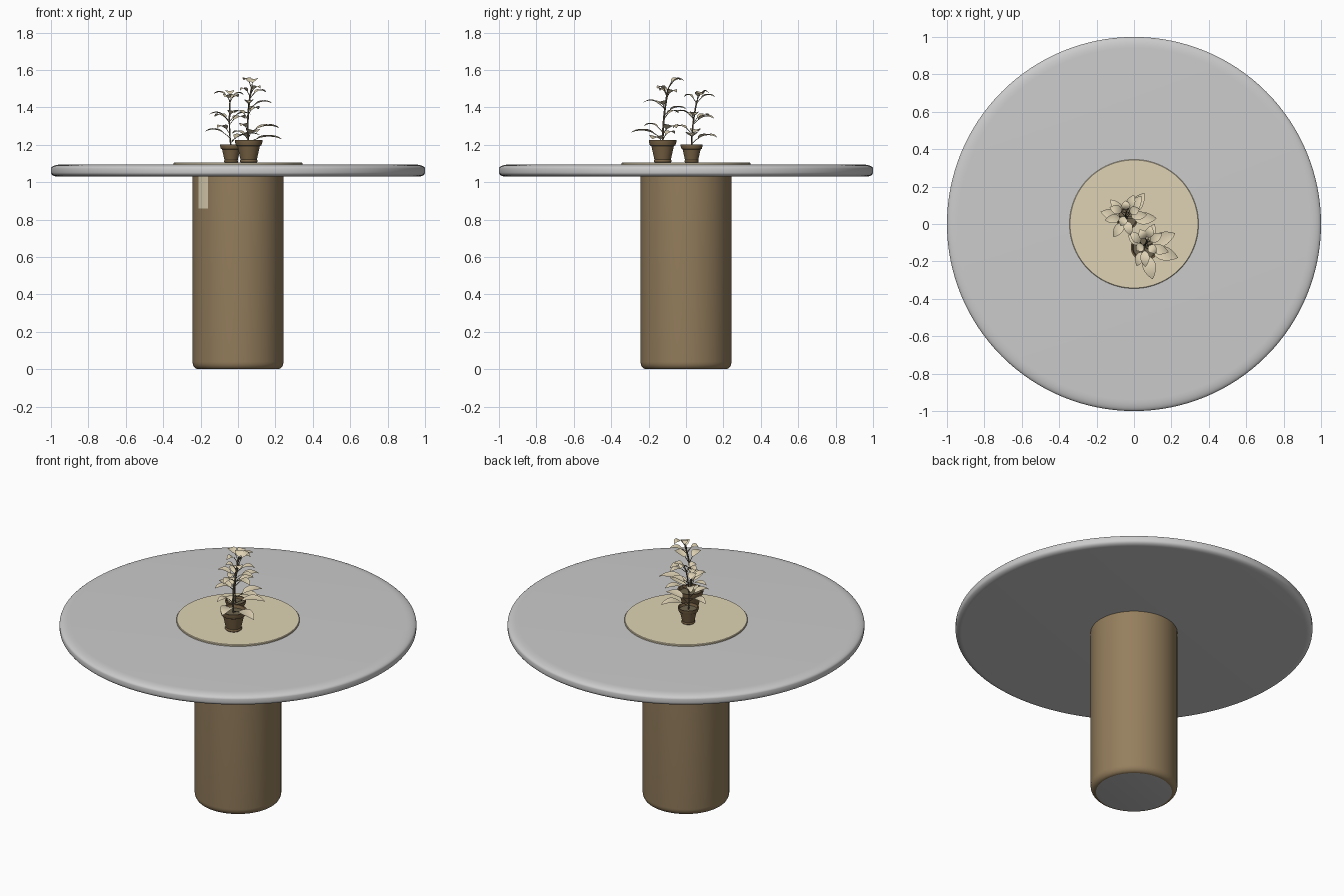
import bpy, bmesh, math
from mathutils import Vector

if "Cube" in bpy.data.objects:
    bpy.data.objects.remove(bpy.data.objects["Cube"])


def material(name, rgb):
    m = bpy.data.materials.new(name)
    m.diffuse_color = (*rgb, 1)
    m.use_nodes = True
    m.node_tree.nodes["Principled BSDF"].inputs["Base Color"].default_value = m.diffuse_color
    return m


BROWN = material("brown", (0.30, 0.21, 0.11))
POT = material("pot_brown", (0.19, 0.125, 0.06))
CREAM = material("cream", (0.74, 0.65, 0.46))
STEM = material("stem_brown", (0.16, 0.13, 0.08))


def finish(bm, name, mat=None, angle=40):
    me = bpy.data.meshes.new(name)
    bm.to_mesh(me)
    bm.free()
    ob = bpy.data.objects.new(name, me)
    bpy.context.collection.objects.link(ob)
    if mat:
        me.materials.append(mat)
    bpy.ops.object.select_all(action='DESELECT')
    ob.select_set(True)
    bpy.context.view_layer.objects.active = ob
    bpy.ops.object.shade_smooth_by_angle(angle=math.radians(angle))
    return ob


def lathe(name, profile, mat=None, centre=(0, 0, 0), scale=1, n=96):
    """Revolve (radius, z) points, closing both ends with a flat cap."""
    bm = bmesh.new()
    c = Vector(centre)
    rings = []
    for r, z in profile:
        rings.append([bm.verts.new(c + scale * Vector(
            (r * math.cos(2 * math.pi * i / n), r * math.sin(2 * math.pi * i / n), z)))
            for i in range(n)])
    for a, b in zip(rings, rings[1:]):
        for i in range(n):
            j = (i + 1) % n
            bm.faces.new((a[i], a[j], b[j], b[i]))
    bm.faces.new(rings[0][::-1])
    bm.faces.new(rings[-1])
    return finish(bm, name, mat)


def arc(cr, cz, rr, rz, a0, a1, steps=6):
    """Elliptical corner points for a lathe profile."""
    out = []
    for i in range(steps + 1):
        t = math.radians(a0 + (a1 - a0) * i / steps)
        out.append((cr + rr * math.cos(t), cz + rz * math.sin(t)))
    return out


# Pedestal with rounded foot and grey underside
pedestal = lathe("pedestal", arc(0.213, 0.04, 0.03, 0.04, -90, 0) + [(0.243, 1.035)], BROWN)
pedestal.data.materials.append(material("underside_grey", (0.5, 0.5, 0.5)))
for p in pedestal.data.polygons:
    if p.normal.z < -0.99 and p.center.z < 0.01:
        p.material_index = 1

# Table top with softened rim
lathe("table_top", arc(0.965, 1.052, 0.035, 0.022, -90, 0)
      + arc(0.94, 1.073, 0.06, 0.022, 0, 90), None, n=128)

# Round centre mat
lathe("centre_mat", [(0.345, 1.094), (0.345, 1.102), (0.342, 1.105)], CREAM)

# Small pale strip on the front of the pedestal
bm = bmesh.new()
cols = []
for i in range(7):
    x = -0.212 + 0.052 * i / 6
    y = -math.sqrt(0.2445 ** 2 - x * x)
    cols.append([bm.verts.new((x, y, z)) for z in (0.86, 1.03)])
for a, b in zip(cols, cols[1:]):
    bm.faces.new((a[0], b[0], b[1], a[1]))
finish(bm, "pedestal_strip", CREAM)


def bezier(a, b, c, t):
    return a * (1 - t) ** 2 + b * (2 * t * (1 - t)) + c * t * t


def tubes(name, paths, mat):
    """One mesh of thin round stems; each path is (points, radius)."""
    cu = bpy.data.curves.new(name, 'CURVE')
    cu.dimensions = '3D'
    cu.bevel_depth = 1.0
    cu.bevel_resolution = 1
    cu.use_fill_caps = True
    for pts, rad in paths:
        s = cu.splines.new('POLY')
        s.points.add(len(pts) - 1)
        for q, p in zip(s.points, pts):
            q.co = (*p, 1)
            q.radius = rad
    cu.materials.append(mat)
    ob = bpy.data.objects.new(name, cu)
    bpy.context.collection.objects.link(ob)
    bpy.ops.object.select_all(action='DESELECT')
    ob.select_set(True)
    bpy.context.view_layer.objects.active = ob
    bpy.ops.object.convert(target='MESH')
    bpy.ops.object.shade_smooth_by_angle(angle=math.radians(50))


def add_leaf(bm, a, b, c, steps=8):
    """Pointed, arched blade folded along its midrib."""
    length = (c - a).length
    half = max(0.024, 0.2 * length)
    out = Vector((c.x - a.x, c.y - a.y, 0)).normalized()
    side = Vector((-out.y, out.x, 0))
    rows = []
    for i in range(steps + 1):
        u = i / steps
        p = bezier(a, b, c, 0.25 + 0.75 * u)
        w = half * math.sin(math.pi * u ** 0.8) ** 0.8 if 0 < i < steps else 0.0008
        lift = Vector((0, 0, 0.25 * w))
        rows.append([bm.verts.new(p - side * w + lift), bm.verts.new(p),
                     bm.verts.new(p + side * w + lift)])
    for r, s in zip(rows, rows[1:]):
        for k in (0, 1):
            bm.faces.new((r[k], s[k], s[k + 1], r[k + 1]))


POT_PROFILE = [(0.043, 0), (0.047, 0.004), (0.047, 0.012), (0.044, 0.016), (0.06, 0.088),
               (0.068, 0.092), (0.074, 0.112), (0.074, 0.12), (0.066, 0.12), (0.06, 0.1)]


def plant(name, base, crown, scale, tips):
    base, crown = Vector(base), Vector(crown)
    lathe(name + "_pot", POT_PROFILE, POT, base, scale, 32)
    lathe(name + "_soil", [(0.061 * scale, 0.097 * scale), (0.061 * scale, 0.102 * scale)],
          STEM, base, 1, 32)
    # main stem leans gently towards the crown
    foot = base + Vector((0, 0, 0.09 * scale))
    bend = Vector((base.x - 0.015, base.y, (foot.z + crown.z) / 2))
    paths = [([bezier(foot, bend, crown, i / 10) for i in range(11)], 0.005 * scale)]
    bm = bmesh.new()
    for tip in tips:
        c = Vector(tip)
        t = (c.z - 0.035 - foot.z) / (crown.z - foot.z)
        a = bezier(foot, bend, crown, min(1, max(0.05, t)))
        b = a.lerp(c, 0.5)
        b.z = max(a.z, c.z) + 0.035
        paths.append(([bezier(a, b, c, 0.07 * i) for i in range(5)], 0.0022 * scale))
        add_leaf(bm, a, b, c)
    finish(bm, name + "_leaves", CREAM, 30)
    tubes(name + "_stems", paths, STEM)


# Larger plant at the front, smaller one behind; leaves are listed by tip position
plant("large_plant", (0.057, -0.125, 1.105), (0.072, -0.095, 1.50), 1.0, [
    (0.235, -0.18, 1.23), (0.10, -0.295, 1.265), (-0.03, -0.06, 1.26), (0.015, -0.225, 1.30),
    (0.22, -0.05, 1.29), (0.185, -0.15, 1.42), (0.06, -0.23, 1.425), (-0.02, -0.04, 1.37),
    (0.11, 0.0, 1.39), (0.15, -0.05, 1.48), (0.01, -0.14, 1.49), (0.03, -0.03, 1.545),
    (0.09, -0.01, 1.54), (0.12, -0.155, 1.50)])
plant("small_plant", (-0.037, 0.03, 1.105), (-0.042, 0.06, 1.44), 0.8, [
    (-0.178, 0.065, 1.27), (0.055, 0.165, 1.24), (0.12, 0.03, 1.25), (-0.11, -0.07, 1.29),
    (-0.155, 0.02, 1.36), (0.04, 0.15, 1.34), (-0.02, -0.06, 1.37), (-0.125, 0.13, 1.35),
    (0.07, 0.05, 1.36), (-0.13, 0.09, 1.47), (0.0, 0.155, 1.455), (-0.07, -0.01, 1.455),
    (0.03, 0.08, 1.465), (-0.045, 0.125, 1.475)])
